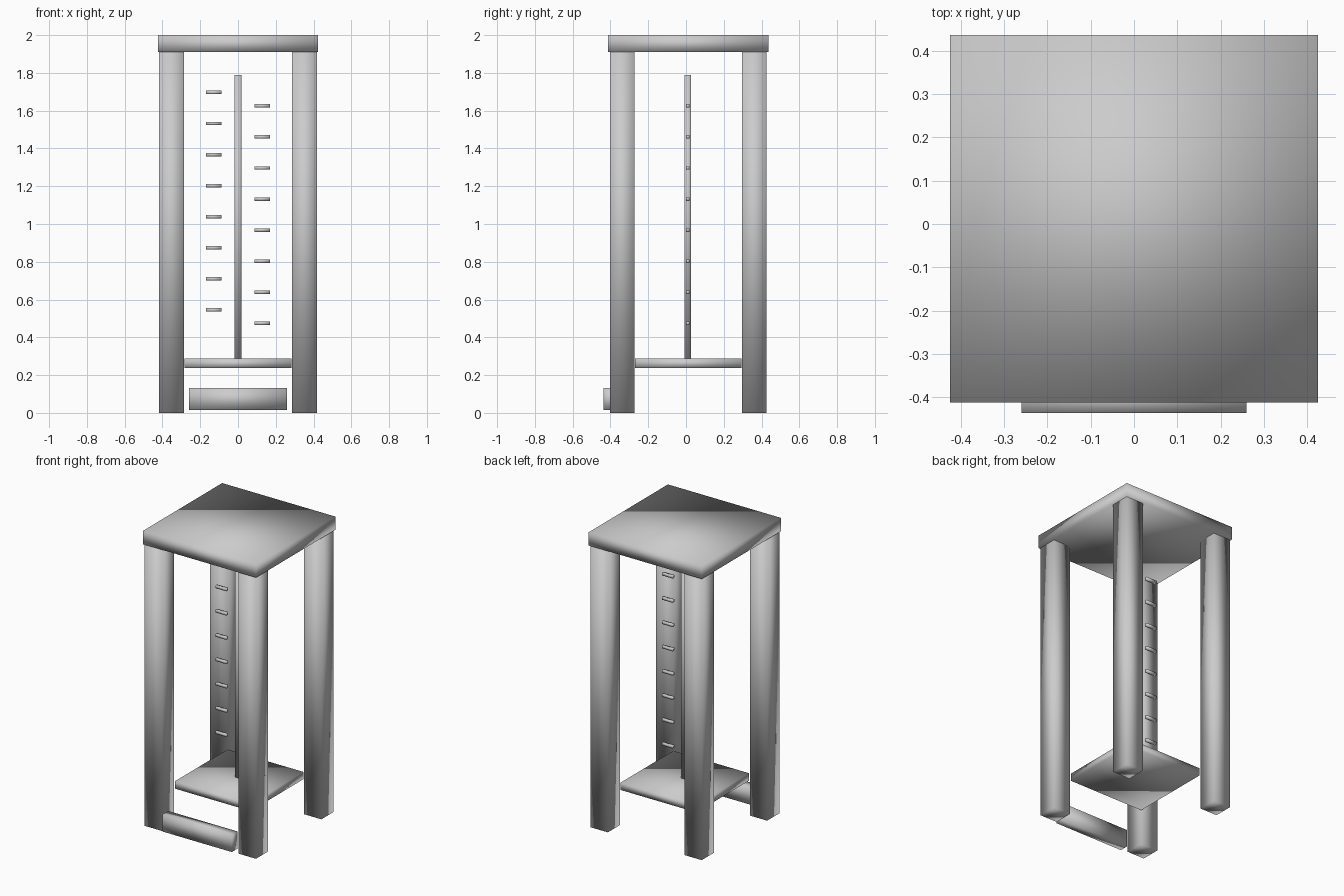
import bpy

# Remove the default cube
old = bpy.data.objects.get("Cube")
if old:
    bpy.data.objects.remove(old, do_unlink=True)

# Single light grey material
grey = bpy.data.materials.new("light_grey")
grey.use_nodes = True
colour = (0.6, 0.6, 0.6, 1)
grey.diffuse_color = colour
grey.node_tree.nodes["Principled BSDF"].inputs["Base Color"].default_value = colour

CY = 0.012  # depth centre of the frame


def box(name, x, y, z):
    """Softly shaded box spanning the given (min, max) ranges."""
    spans = (x, y, z)
    centre = [(a + b) / 2 for a, b in spans]
    bpy.ops.mesh.primitive_cube_add(size=1, location=centre)
    ob = bpy.context.object
    ob.name = name
    ob.scale = [b - a for a, b in spans]
    bpy.ops.object.transform_apply(location=False, rotation=False, scale=True)
    bpy.ops.object.shade_smooth()
    ob.data.materials.append(grey)
    return ob


def around(c, half):
    return (c - half, c + half)


# Square top slab
box("top_slab", around(0, 0.424), around(CY, 0.424), (1.91, 2.0))

# Four corner legs
for side, sx in (("right", -1), ("left", 1)):
    for end, sy in (("front", -1), ("back", 1)):
        box(f"{end}_{side}_leg", around(sx * 0.352, 0.065),
            around(CY + sy * 0.35, 0.065), (0, 1.915))

# Low shelf with the central pole
box("shelf", around(0, 0.284), around(CY, 0.282), (0.237, 0.287))
box("centre_pole", around(0, 0.018), around(CY - 0.003, 0.018), (0.262, 1.79))

# Staggered floating pegs on both sides of the pole
for side, sx, start in (("right", -1, 0.545), ("left", 1, 0.474)):
    for i in range(8):
        box(f"{side}_peg_{i + 1}", around(sx * 0.128, 0.041),
            around(CY - 0.003, 0.009), around(start + i * 0.1645, 0.009))

# Front foot board
box("foot_board", around(0, 0.259), (-0.436, -0.376), (0.016, 0.133))
